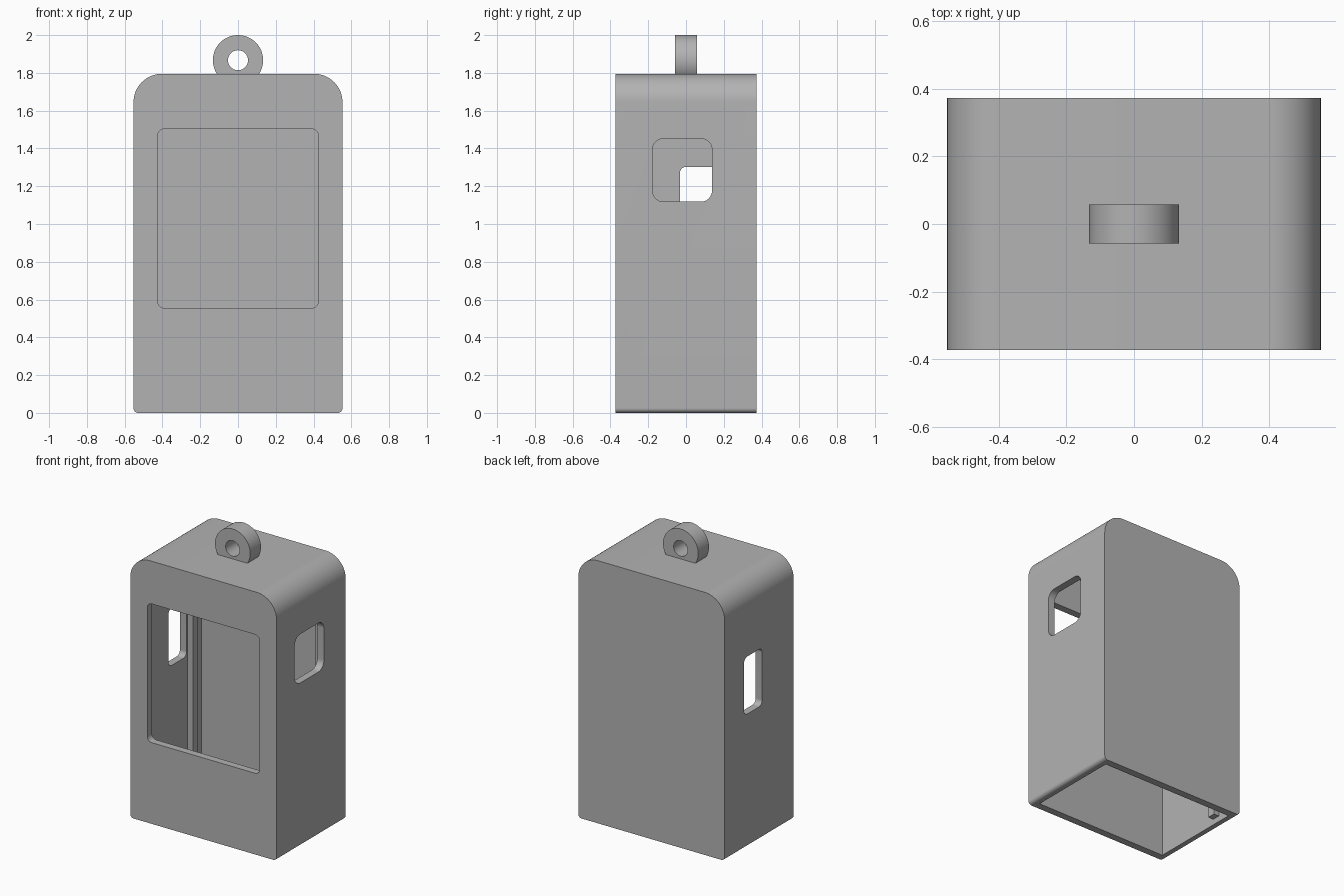
import bpy, bmesh
from math import sin, cos, pi, radians
from mathutils import Vector

cube = bpy.data.objects.get("Cube")
if cube:
    bpy.data.objects.remove(cube, do_unlink=True)

grey = bpy.data.materials.new("light grey plastic")
grey.use_nodes = True
grey.diffuse_color = (0.45, 0.45, 0.45, 1)
grey.node_tree.nodes["Principled BSDF"].inputs["Base Color"].default_value = (0.45, 0.45, 0.45, 1)


def rounded(u0, u1, v0, v1, r_low, r_top, steps=16):
    """Rectangle outline with rounded lower and upper corners."""
    corners = [(u1, v1, -1, -1, r_top, 0), (u0, v1, 1, -1, r_top, 1),
               (u0, v0, 1, 1, r_low, 2), (u1, v0, -1, 1, r_low, 3)]
    pts = []
    for u, v, su, sv, r, quarter in corners:
        if r == 0:
            pts.append((u, v))
            continue
        for i in range(steps + 1):
            a = (quarter + i / steps) * pi / 2
            pts.append((u + su * r + r * cos(a), v + sv * r + r * sin(a)))
    return pts


def prism(name, outline, axis, start, end):
    """Extrude an outline along x or y; its second coordinate is always z."""
    def place(u, v, d):
        return Vector((u, d, v) if axis == "y" else (d, u, v))
    bm = bmesh.new()
    low = [bm.verts.new(place(u, v, start)) for u, v in outline]
    face = bm.faces.new(low)
    res = bmesh.ops.extrude_face_region(bm, geom=[face])
    moved = [g for g in res["geom"] if isinstance(g, bmesh.types.BMVert)]
    bmesh.ops.translate(bm, verts=moved, vec=place(0, 0, end - start))
    bmesh.ops.recalc_face_normals(bm, faces=bm.faces)
    mesh = bpy.data.meshes.new(name)
    bm.to_mesh(mesh)
    bm.free()
    mesh.materials.append(grey)
    ob = bpy.data.objects.new(name, mesh)
    bpy.context.collection.objects.link(ob)
    return ob


def activate(ob):
    bpy.ops.object.select_all(action="DESELECT")
    ob.select_set(True)
    bpy.context.view_layer.objects.active = ob


def cut(target, cutter):
    cutter.hide_render = True
    mod = target.modifiers.new("cut", "BOOLEAN")
    mod.operation = "DIFFERENCE"
    mod.solver = "EXACT"
    mod.object = cutter
    activate(target)
    bpy.ops.object.modifier_apply(modifier=mod.name)
    bpy.data.objects.remove(cutter, do_unlink=True)


W, D, H, T = 0.553, 0.373, 1.795, 0.05

# Casing: rounded shell, open underneath
casing = prism("casing", rounded(-W, W, 0, H, 0.025, 0.15), "y", -D, D)
cut(casing, prism("cavity", rounded(-W + T, W - T, -0.2, H - T, 0, 0.1), "y", -D + T, D - T))

# Front window and the two side ports
cut(casing, prism("window", rounded(-0.425, 0.425, 0.555, 1.503, 0.035, 0.035), "y", -0.6, -0.2))
cut(casing, prism("left_port", rounded(-0.178, 0.138, 1.118, 1.452, 0.06, 0.06), "x", 0.4, 0.7))
cut(casing, prism("right_port", rounded(-0.033, 0.163, 0.91, 1.303, 0.035, 0.035), "x", -0.7, -0.4))

# Hanging loop on top
RING, MID = 0.133, 1.867


def circle(r, n=64):
    return [(r * cos(2 * pi * i / n), MID + r * sin(2 * pi * i / n)) for i in range(n)]


loop = prism("hanging_loop", [(u, max(v, H - 0.02)) for u, v in circle(RING)
                              if v > H - 0.03], "y", -0.058, 0.058)
cut(loop, prism("loop_hole", circle(0.053), "y", -0.2, 0.2))

# Inner guide rails beside the back wall
rails = []
for side, label in ((1, "left"), (-1, "right")):
    rails.append(prism(label + "_rail", rounded(0.175, 0.23, 0.04, H - T - 0.03, 0, 0), "x",
                       side * (W - T + 0.01), side * (W - T - 0.04)))

for ob in [casing, loop] + rails:
    activate(ob)
    bpy.ops.object.shade_smooth_by_angle(angle=radians(30))
